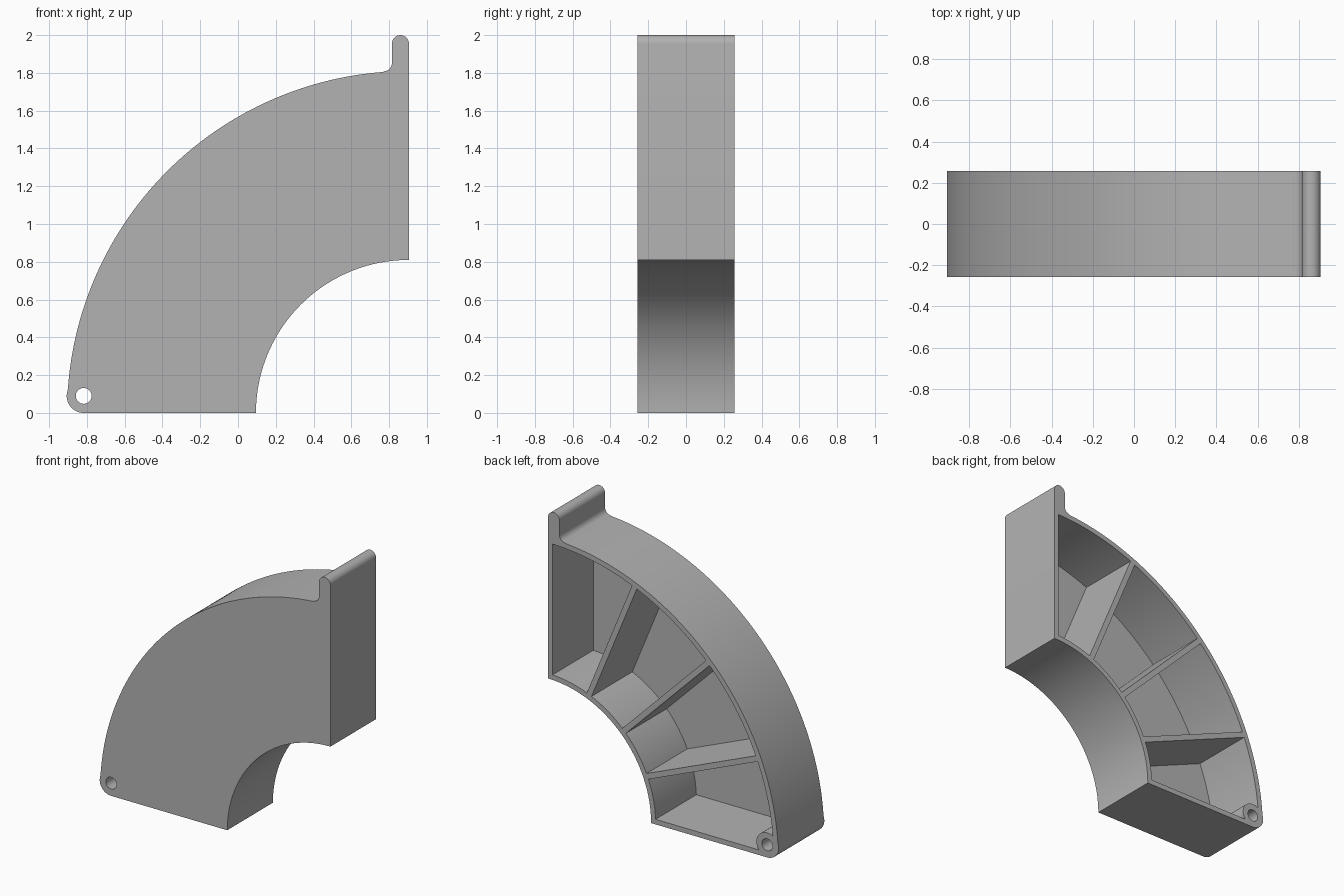
import bpy, bmesh
from math import sin, cos, asin, pi, radians

if "Cube" in bpy.data.objects:
    bpy.data.objects.remove(bpy.data.objects["Cube"])

# Main dimensions
CX = 0.905                    # centre of the quarter ring
R_IN, R_OUT = 0.81, 1.81
FRONT, BACK = -0.256, 0.256
WALL, RIB, PLATE = 0.036, 0.04, 0.055
PIVOT = (-0.817, 0.09)        # hinge hole centre
TAB = 0.09                    # tab width

grey = bpy.data.materials.new("plain_grey")
grey.use_nodes = True
grey.diffuse_color = (0.45, 0.45, 0.45, 1)
grey.node_tree.nodes["Principled BSDF"].inputs["Base Color"].default_value = grey.diffuse_color


def arc(cx, cz, r, a0, a1, n):
    """Points on an arc; angles run from +x towards +z."""
    return [(cx + r * cos(a0 + (a1 - a0) * i / n),
             cz + r * sin(a0 + (a1 - a0) * i / n)) for i in range(n + 1)]


def prisms(name, outlines, y0, y1):
    """Extrude closed x-z outlines from y0 to y1 into one object."""
    bm = bmesh.new()
    for pts in outlines:
        face = bm.faces.new([bm.verts.new((x, y0, z)) for x, z in pts])
        ext = bmesh.ops.extrude_face_region(bm, geom=[face])
        moved = [v for v in ext["geom"] if isinstance(v, bmesh.types.BMVert)]
        bmesh.ops.translate(bm, verts=moved, vec=(0, y1 - y0, 0))
    bmesh.ops.recalc_face_normals(bm, faces=bm.faces)
    mesh = bpy.data.meshes.new(name)
    bm.to_mesh(mesh)
    bm.free()
    mesh.materials.append(grey)
    obj = bpy.data.objects.new(name, mesh)
    bpy.context.collection.objects.link(obj)
    return obj


def combine(target, tool, operation):
    """Apply a boolean and discard the helper."""
    mod = target.modifiers.new(operation.lower(), 'BOOLEAN')
    mod.operation, mod.object, mod.solver = operation, tool, 'EXACT'
    bpy.context.view_layer.objects.active = target
    bpy.ops.object.modifier_apply(modifier=mod.name)
    bpy.data.objects.remove(tool)


def pocket(a0, a1, off0, off1):
    """Ring sector whose straight sides sit a fixed distance off its radii."""
    ri, ro = R_IN + WALL, R_OUT - WALL
    return (arc(CX, 0, ro, a0 + asin(off0 / ro), a1 - asin(off1 / ro), 20)
            + arc(CX, 0, ri, a1 - asin(off1 / ri), a0 + asin(off0 / ri), 20))


# Quarter-ring body with rounded hinge corner and upright tab
half = TAB / 2
start = asin(0.13 / R_OUT)
outline = arc(CX, 0, R_IN, pi / 2, pi, 40)
outline += arc(*PIVOT, 0.09, -pi / 2, -pi + radians(-3), 12)
outline += arc(CX, 0, R_OUT, pi - start, pi / 2 + asin(0.135 / R_OUT), 70)
outline += arc(CX - TAB - half, 1.853, half, -pi / 2 + 0.1, 0, 8)
outline += arc(CX - half, 2 - half, half, pi, 0, 16)
body = prisms("quarter_ring_body", [outline], FRONT, BACK)

# Four pockets open to the back, leaving three radial ribs
step = pi / 8
pockets = []
for i in range(4):
    lo = RIB / 2 if i else WALL
    hi = RIB / 2 if i < 3 else WALL
    pockets.append(pocket(pi / 2 + i * step, pi / 2 + (i + 1) * step, lo, hi))
combine(body, prisms("pocket_cutter", pockets, FRONT + PLATE, BACK + 0.1), 'DIFFERENCE')

# Hinge boss in the corner pocket, then the hole right through
boss = arc(*PIVOT, 0.085, 0, 2 * pi, 40)[:-1]
combine(body, prisms("hinge_boss", [boss], FRONT + PLATE / 2, BACK), 'UNION')
hole = arc(*PIVOT, 0.042, 0, 2 * pi, 32)[:-1]
combine(body, prisms("hole_cutter", [hole], FRONT - 0.1, BACK + 0.1), 'DIFFERENCE')

# Smooth curves, sharp edges
bpy.ops.object.select_all(action='DESELECT')
body.select_set(True)
bpy.context.view_layer.objects.active = body
bpy.ops.object.shade_smooth_by_angle(angle=radians(30))
